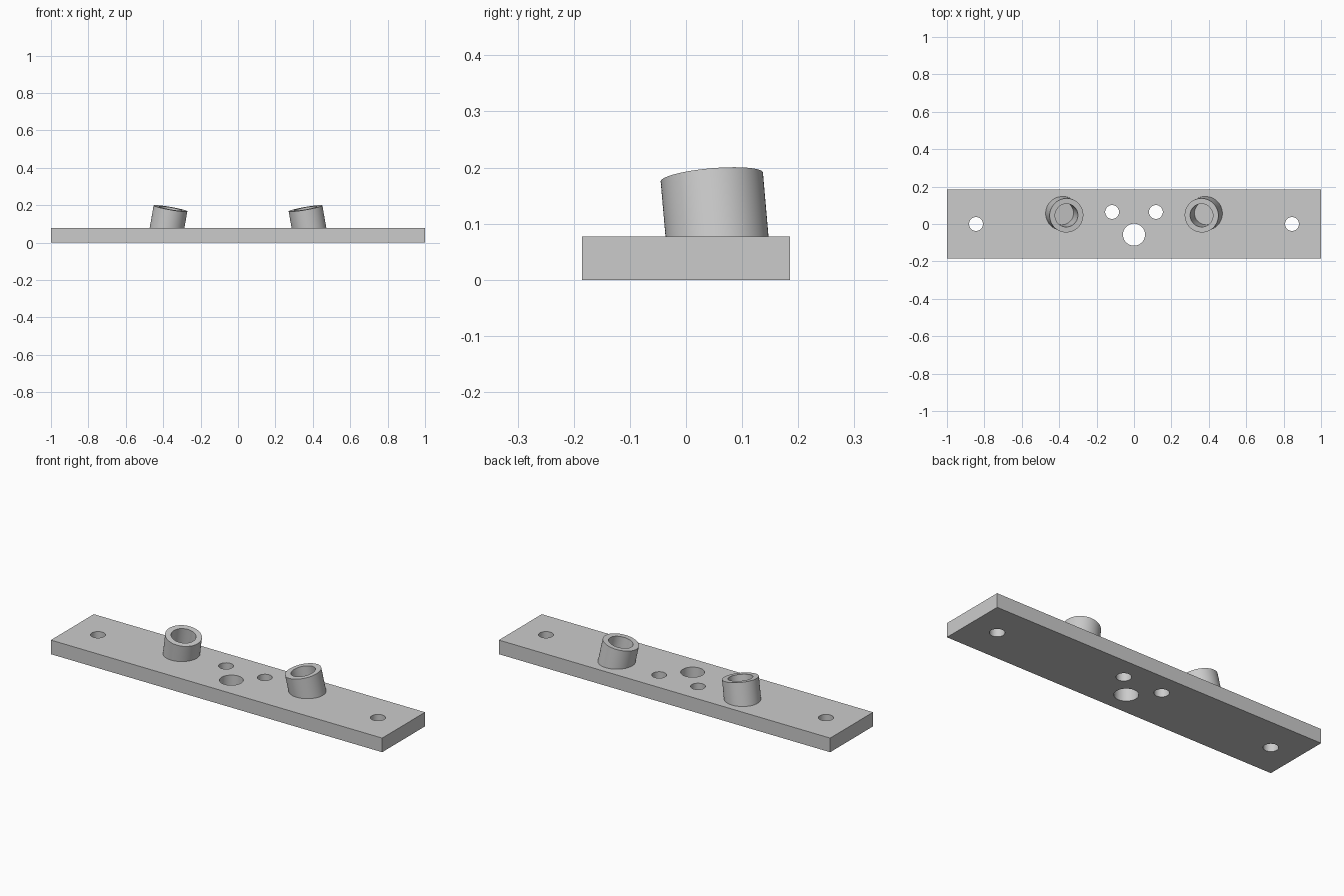
import bpy
import bmesh
from math import pi, radians, tan
from mathutils import Matrix, Vector

cube = bpy.data.objects.get("Cube")
if cube:
    bpy.data.objects.remove(cube, do_unlink=True)

THICK = 0.077
SEGMENTS = 64

grey = bpy.data.materials.new("plain grey")
grey.use_nodes = True
grey.diffuse_color = (0.6, 0.6, 0.6, 1)
grey.node_tree.nodes["Principled BSDF"].inputs["Base Color"].default_value = (0.6, 0.6, 0.6, 1)


def add_object(name, bm):
    bmesh.ops.recalc_face_normals(bm, faces=bm.faces[:])
    mesh = bpy.data.meshes.new(name)
    bm.to_mesh(mesh)
    bm.free()
    mesh.materials.append(grey)
    obj = bpy.data.objects.new(name, mesh)
    bpy.context.collection.objects.link(obj)
    return obj


def cylinder(name, radius, low, high, frame):
    """Closed cylinder between two heights along the frame's z axis."""
    bm = bmesh.new()
    bmesh.ops.create_cone(bm, cap_ends=True, segments=SEGMENTS, radius1=radius,
                          radius2=radius, depth=high - low,
                          matrix=frame @ Matrix.Translation((0, 0, (low + high) / 2)))
    return add_object(name, bm)


def cut(obj, cutters):
    """Subtract the cutters, bake the result and remove the cutters."""
    for cutter in cutters:
        mod = obj.modifiers.new("cut", "BOOLEAN")
        mod.operation = "DIFFERENCE"
        mod.solver = "EXACT"
        mod.object = cutter
        cutter.hide_render = True
    bpy.context.view_layer.update()
    graph = bpy.context.evaluated_depsgraph_get()
    baked = bpy.data.meshes.new_from_object(obj.evaluated_get(graph))
    obj.modifiers.clear()
    obj.data = baked
    for cutter in cutters:
        bpy.data.objects.remove(cutter, do_unlink=True)


def shade(obj):
    bpy.ops.object.select_all(action="DESELECT")
    obj.select_set(True)
    bpy.context.view_layer.objects.active = obj
    bpy.ops.object.shade_smooth_by_angle(angle=radians(30))


# Flat base plate
bm = bmesh.new()
bmesh.ops.create_cube(bm, size=1, matrix=Matrix.Translation((0, 0, THICK / 2))
                      @ Matrix.Diagonal((2, 0.37, THICK, 1)))
plate = add_object("base_plate", bm)

# Through holes: two mounting holes, two small ones and a large one
holes = [(0, -0.057, 0.059)]
for side in (-1, 1):
    holes += [(side * 0.845, 0, 0.037), (side * 0.117, 0.064, 0.037)]
cutters = [cylinder("hole_cutter", r, -0.1, 0.2, Matrix.Translation((x, y, 0)))
           for x, y, r in holes]

# Leaning tubes with blind bores, sunk into sockets in the plate
OUTER, INNER, FLOOR, BOTTOM = 0.0915, 0.062, -0.135, -0.15
tubes = []
for side, name in ((1, "left_tube"), (-1, "right_tube")):
    axis = Vector((-side * tan(radians(10)), -tan(radians(5)), 1))
    frame = (Matrix.Translation((side * 0.361, 0.046, 0.183))
             @ axis.to_track_quat("Z", "Y").to_matrix().to_4x4())
    tube = cylinder(name, OUTER, BOTTOM, 0, frame)
    cut(tube, [cylinder("bore_cutter", INNER, FLOOR, 0.1, frame)])
    tubes.append(tube)
    cutters.append(cylinder("socket_cutter", (OUTER + INNER) / 2,
                            (FLOOR + BOTTOM) / 2, 0.1, frame))

cut(plate, cutters)
for obj in [plate] + tubes:
    shade(obj)
